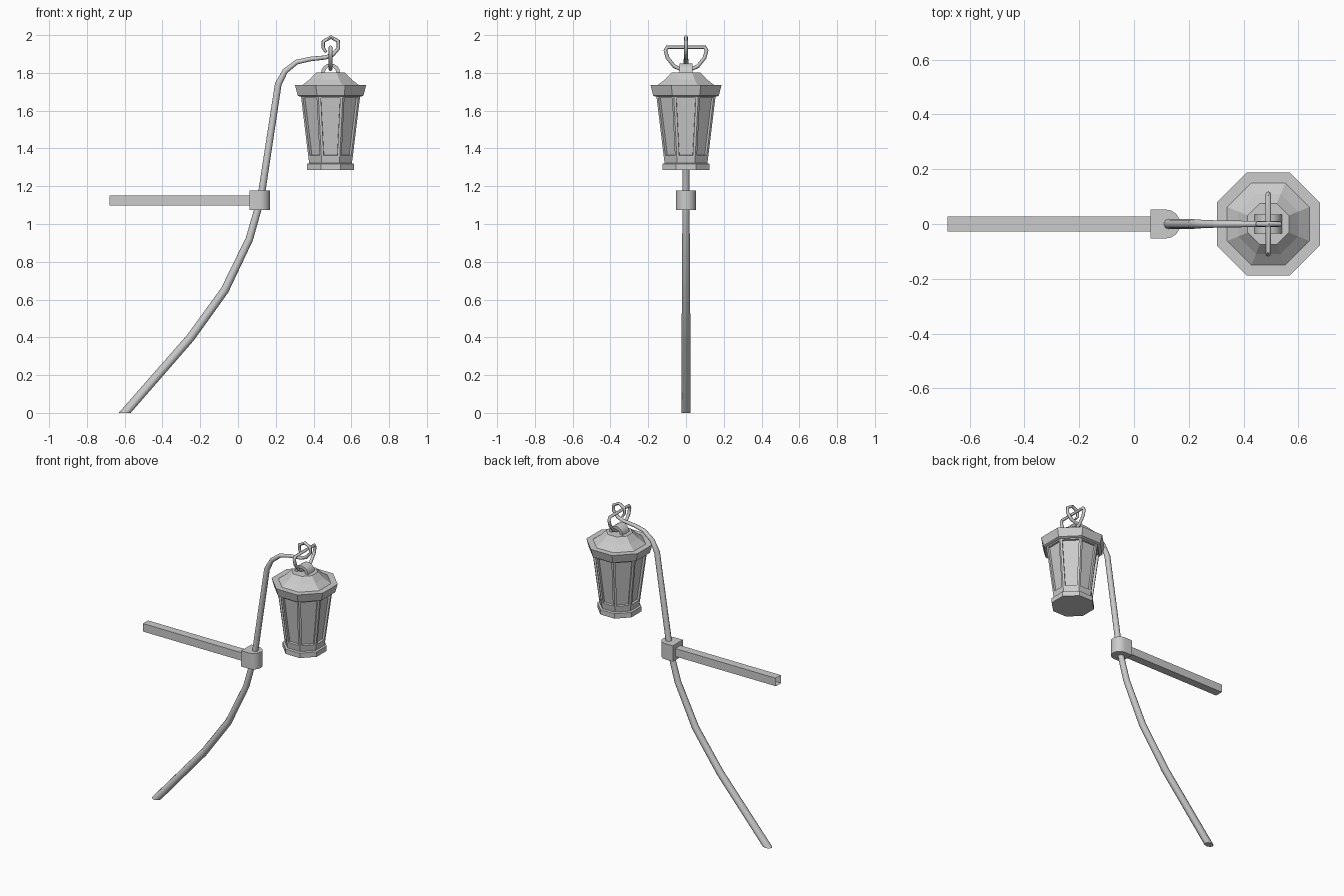
import bpy, bmesh
from math import cos, sin, pi, radians
from mathutils import Vector

if "Cube" in bpy.data.objects:
    bpy.data.objects.remove(bpy.data.objects["Cube"])

LX = 0.49  # lantern axis


def finish(bm, name, smooth=None):
    bmesh.ops.recalc_face_normals(bm, faces=bm.faces)
    me = bpy.data.meshes.new(name)
    bm.to_mesh(me)
    bm.free()
    ob = bpy.data.objects.new(name, me)
    bpy.context.collection.objects.link(ob)
    if smooth:
        bpy.ops.object.select_all(action='DESELECT')
        ob.select_set(True)
        bpy.context.view_layer.objects.active = ob
        bpy.ops.object.shade_smooth_by_angle(angle=radians(smooth))
    return ob


def bridge(bm, rings, closed=False):
    n = len(rings[0])
    pairs = list(zip(rings, rings[1:])) + ([(rings[-1], rings[0])] if closed else [])
    return [bm.faces.new((a[i], a[(i + 1) % n], b[(i + 1) % n], b[i]))
            for a, b in pairs for i in range(n)]


def tube(pts, radii, side, n=8, closed=False):
    """Mitred tube along a planar path; side is the normal of the plane."""
    bm = bmesh.new()
    pts = [Vector(p) for p in pts]
    side = Vector(side)
    rings = []
    for i, p in enumerate(pts):
        prev = pts[i - 1] if closed or i else p
        nxt = pts[(i + 1) % len(pts)] if closed or i < len(pts) - 1 else p
        d = (p - prev).normalized() + (nxt - p).normalized()
        across = side.cross(d.normalized())
        rings.append([bm.verts.new(p + radii[i] * (across * cos(2 * pi * k / n) + side * sin(2 * pi * k / n)))
                      for k in range(n)])
    bridge(bm, rings, closed)
    if not closed:
        bm.faces.new(rings[0])
        bm.faces.new(rings[-1])
    return bm


def octagon_rings(bm, profile):
    """Octagonal rings, flats facing the axes; profile is (apothem, z)."""
    k = 1 / cos(pi / 8)
    return [[bm.verts.new((LX + a * k * cos(pi / 8 + i * pi / 4), a * k * sin(pi / 8 + i * pi / 4), z))
             for i in range(8)] for a, z in profile]


def octagon_solid(name, profile):
    bm = bmesh.new()
    rings = octagon_rings(bm, profile)
    bridge(bm, rings)
    bm.faces.new(rings[0])
    bm.faces.new(rings[-1])
    return finish(bm, name)


def prism(name, outline, offset):
    bm = bmesh.new()
    a = [bm.verts.new(p) for p in outline]
    b = [bm.verts.new(Vector(p) + Vector(offset)) for p in outline]
    bridge(bm, [a, b])
    bm.faces.new(a)
    bm.faces.new(b)
    return finish(bm, name, 30)


# curved pole ending in an open curl, cut level with the ground
path = [(-0.648, -0.055, .024), (-0.25, 0.40, .023), (-0.07, 0.65, .022), (0.06, 0.92, .020),
        (0.12, 1.13, .019), (0.213, 1.74, .018), (0.25, 1.81, .015), (0.31, 1.857, .013),
        (0.38, 1.873, .012), (0.465, 1.882, .011), (0.502, 1.897, .011), (0.532, 1.930, .010),
        (0.531, 1.968, .010), (0.492, 1.989, .010), (0.452, 1.967, .010), (0.451, 1.933, .009),
        (0.467, 1.908, .007)]
bm = tube([(x, 0, z) for x, z, r in path], [r for x, z, r in path], (0, 1, 0))
cut = bmesh.ops.bisect_plane(bm, geom=bm.verts[:] + bm.edges[:] + bm.faces[:],
                             plane_co=(0, 0, 0), plane_no=(0, 0, -1), clear_outer=True)
edges = [e for e in cut['geom_cut'] if isinstance(e, bmesh.types.BMEdge)]
bmesh.ops.holes_fill(bm, edges=edges, sides=0)
finish(bm, "curved_pole", 50)

# horizontal arm, open at the wall end
bm = bmesh.new()
bmesh.ops.create_cube(bm, size=1)
for v in bm.verts:
    v.co = (-0.305 + v.co.x * 0.75, v.co.y * 0.054, 1.124 + v.co.z * 0.053)
bmesh.ops.delete(bm, geom=[min(bm.faces, key=lambda f: f.calc_center_median().x)], context='FACES_ONLY')
finish(bm, "wall_arm")

# clamp with a rounded front around the pole
arc = [(0.116 + 0.053 * cos(a), 0.053 * sin(a), 1.073)
       for a in (-pi / 2 + i * pi / 8 for i in range(9))]
prism("clamp", [(0.06, 0.053, 1.073), (0.06, -0.053, 1.073)] + arc, (0, 0, 0.105))

# lantern body: octagonal, one recessed pane on each side
bm = bmesh.new()
rings = octagon_rings(bm, [(0.112, 1.315), (0.117, 1.350), (0.157, 1.680)])
faces = bridge(bm, rings)
bm.faces.new(rings[0])
bm.faces.new(rings[-1])
bmesh.ops.recalc_face_normals(bm, faces=bm.faces)
panes = faces[8:]
bmesh.ops.inset_individual(bm, faces=panes, thickness=0.013, use_even_offset=True)
bmesh.ops.inset_individual(bm, faces=panes, thickness=0.001, depth=-0.014, use_even_offset=True)
finish(bm, "lantern_body")

# lantern base and roof
octagon_solid("lantern_base", [(0.125, 1.285), (0.125, 1.318), (0.112, 1.322)])
octagon_solid("lantern_roof", [(0.163, 1.675), (0.174, 1.680), (0.188, 1.735), (0.150, 1.735),
                               (0.110, 1.766), (0.075, 1.803)])

# arched lug on the roof
angles = [i * pi / 8 for i in range(9)]
outer = [(LX + 0.050 * cos(a), -0.035, 1.80 + 0.050 * sin(a)) for a in angles]
inner = [(LX + 0.030 * cos(a), -0.035, 1.80 + 0.033 * sin(a)) for a in reversed(angles)]
prism("hanging_lug", outer + inner, (0, 0.07, 0))

# wire handle through the lug and over the curl
half = [(0.030, 1.820), (0.062, 1.835), (0.098, 1.880), (0.109, 1.918), (0.100, 1.936)]
loop = half + [(-y, z) for y, z in reversed(half)]
finish(tube([(LX, y, z) for y, z in loop], [0.010] * len(loop), (1, 0, 0), closed=True),
       "wire_handle", 50)
